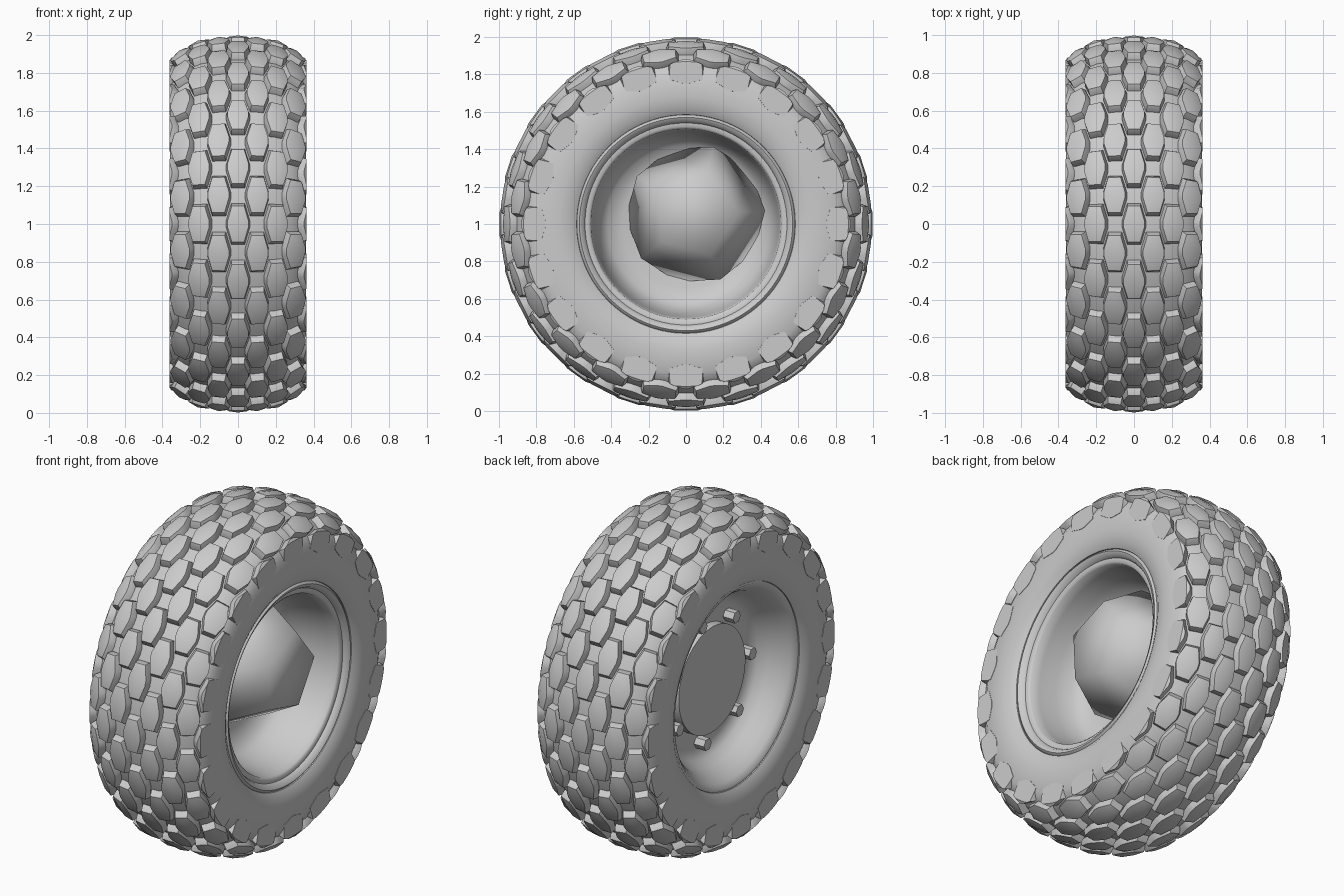
import bpy, bmesh, math
from math import cos, sin, pi, radians
from mathutils import Vector

if "Cube" in bpy.data.objects:
    bpy.data.objects.remove(bpy.data.objects["Cube"])

CZ = 1.0          # axle height
HALF = 0.36       # half width of the tyre
COUNT = 20        # tread blocks per row


def finish(bm, name, angle=None):
    bmesh.ops.recalc_face_normals(bm, faces=bm.faces)
    me = bpy.data.meshes.new(name)
    bm.to_mesh(me)
    bm.free()
    ob = bpy.data.objects.new(name, me)
    bpy.context.collection.objects.link(ob)
    bpy.ops.object.select_all(action='DESELECT')
    ob.select_set(True)
    bpy.context.view_layer.objects.active = ob
    if angle is not None:
        bpy.ops.object.shade_smooth_by_angle(angle=radians(angle))
    return ob


def polar(x, r, a):
    return Vector((x, r * cos(a), CZ + r * sin(a)))


def revolve(name, profile, seg=80, closed=False, angle=35):
    bm = bmesh.new()
    rings = []
    for x, r in profile:
        if r == 0:
            rings.append([bm.verts.new((x, 0, CZ))] * seg)
        else:
            rings.append([bm.verts.new(polar(x, r, 2 * pi * i / seg)) for i in range(seg)])
    pairs = list(zip(rings, rings[1:]))
    if closed:
        pairs.append((rings[-1], rings[0]))
    for a, b in pairs:
        for i in range(seg):
            j = (i + 1) % seg
            bm.faces.new(dict.fromkeys((a[i], a[j], b[j], b[i])))
    return finish(bm, name, angle)


# Tread carcass curve (x, radius) from the centre line over the shoulder
CURVE = [(0, .955), (.1, .95), (.2, .93), (.28, .89), (.33, .85), (.36, .80), (.375, .72)]


def raw(s):
    sign, s = (-1 if s < 0 else 1), abs(s)
    for (x0, r0), (x1, r1) in zip(CURVE, CURVE[1:]):
        d = math.hypot(x1 - x0, r1 - r0)
        if s <= d or (x1, r1) == CURVE[-1]:
            f = s / d
            return Vector((sign * (x0 + (x1 - x0) * f), r0 + (r1 - r0) * f))
        s -= d


def surface(s, arc, a0, h):
    p = raw(s)
    t = (raw(s + .04) - raw(s - .04)).normalized()
    q = p + Vector((-t.y, t.x)) * h
    return polar(q.x, q.y, a0 + arc)


# Tyre body
half = CURVE[:-1] + [(.36, .68), (.352, .62), (.33, .585), (.30, .58)]
revolve("tyre", [(-x, r) for x, r in half[:0:-1]] + half, closed=True)

# Tread blocks: elongated hexagons in staggered rows, trimmed flat at the sidewalls
OUTLINE = [(.036, .112), (.062, .02), (.062, -.02), (.036, -.112),
           (-.036, -.112), (-.062, -.02), (-.062, .02), (-.036, .112)]
bm = bmesh.new()
for row in range(-4, 5):
    for k in range(COUNT):
        a0 = 2 * pi * (k + .5 * (row % 2)) / COUNT
        rings = []
        for scale, h in ((1, -.02), (1, .008), (.86, .038)):
            rings.append([bm.verts.new(surface(row * .1 + u * scale, v * scale, a0, h))
                          for u, v in OUTLINE])
        top = [bm.verts.new(surface(row * .1, v, a0, .045)) for v in (.06, -.06)]
        for a, b in zip(rings, rings[1:]):
            for i in range(8):
                j = (i + 1) % 8
                bm.faces.new((a[i], a[j], b[j], b[i]))
        t = rings[2]
        bm.faces.new(rings[0][::-1])
        for f in ((t[7], t[0], top[0]), (t[0], t[1], top[0]), (t[1], t[2], top[1], top[0]),
                  (t[2], t[3], top[1]), (t[3], t[4], top[1]), (t[4], t[5], top[1]),
                  (t[5], t[6], top[0], top[1]), (t[6], t[7], top[0])):
            bm.faces.new(f)
for side in (1, -1):
    bmesh.ops.bisect_plane(bm, geom=bm.verts[:] + bm.edges[:] + bm.faces[:],
                           plane_co=(side * (HALF + .002), 0, 0), plane_no=(side, 0, 0),
                           clear_outer=True)
    bmesh.ops.holes_fill(bm, edges=[e for e in bm.edges if e.is_boundary], sides=0)
finish(bm, "tread_blocks", 30)

# Rim: beaded outer dish, central plate, deep inner barrel and round hub
revolve("rim", [(.30, .59), (.325, .583), (.335, .57), (.325, .55), (.305, .54),
                (.305, .52), (.295, .508), (.24, .50), (.14, .485), (.05, .46), (0, .42),
                (-.03, .34), (-.03, 0)], angle=50)
revolve("rim_back", [(-.30, .59), (-.325, .583), (-.325, .57), (-.30, .545), (-.26, .515),
                     (-.20, .485), (-.15, .455), (-.125, .42), (-.12, .38), (-.12, .31),
                     (-.17, .31), (-.17, 0)], angle=50)

# Faceted hub cap: front half of a dodecahedron
R = .38
bm = bmesh.new()
for rad, x, turn in ((.607, .795, 0), (.982, .188, 0), (.982, -.188, 36)):
    for k in range(5):
        p = polar(x * R, rad * R, radians(72 * k + turn + 3))
        bm.verts.new(p + Vector((0, .05, .052)))
bmesh.ops.convex_hull(bm, input=bm.verts[:])
bmesh.ops.dissolve_limit(bm, angle_limit=.02, verts=bm.verts[:], edges=bm.edges[:])
finish(bm, "hub_cap", 70)

# Wheel nuts on the inner side
for k in range(7):
    a = radians(180 - 3 + 360 * k / 7)
    bpy.ops.mesh.primitive_cylinder_add(vertices=6, radius=.036, depth=.08,
                                        location=polar(-.145, .36, a), rotation=(0, pi / 2, 0))
    bpy.context.object.name = f"wheel_nut_{k + 1}"
